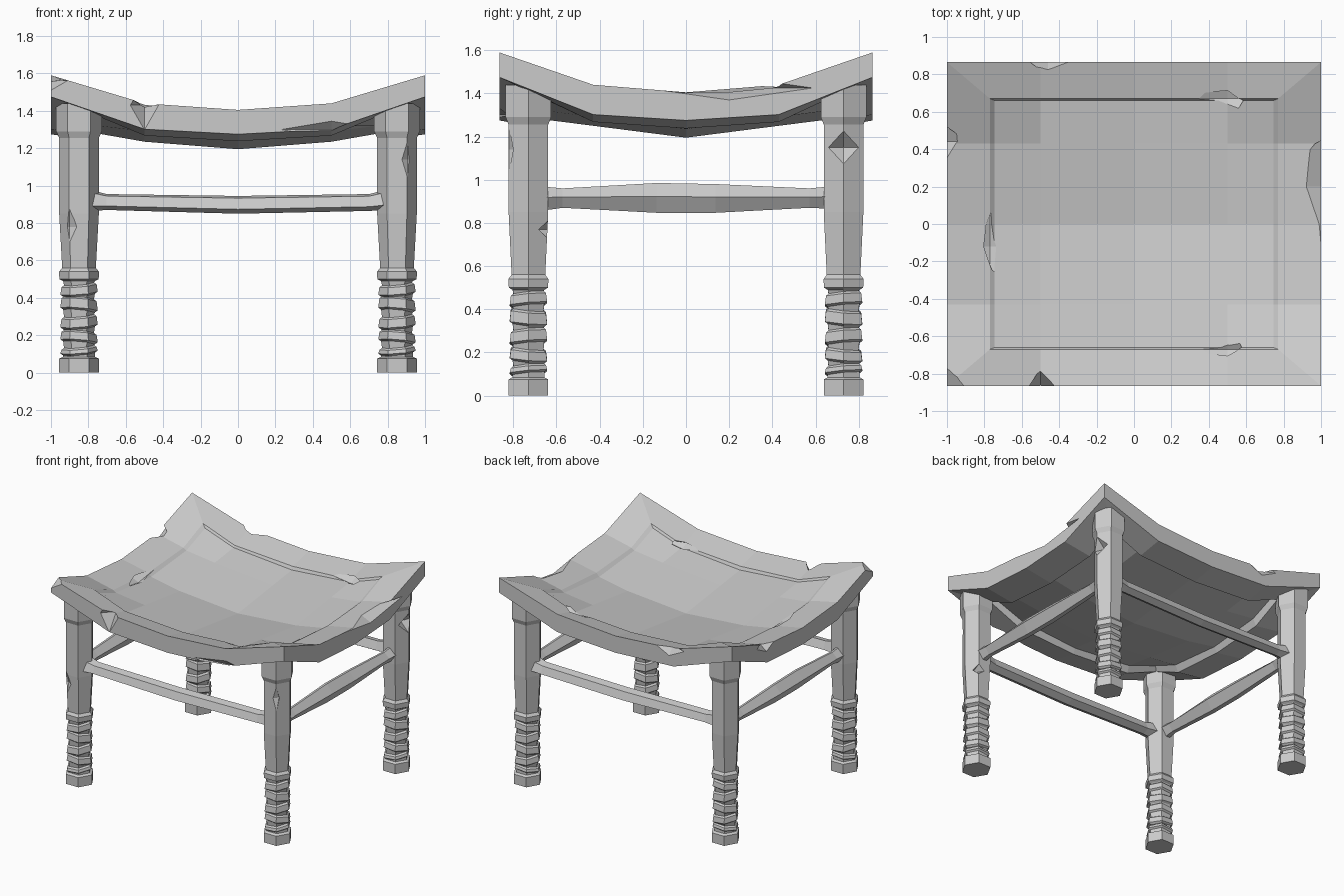
import bpy, bmesh, math
from mathutils import Vector

cube = bpy.data.objects.get("Cube")
if cube:
    bpy.data.objects.remove(cube, do_unlink=True)

stone = bpy.data.materials.new("worn_grey")
stone.use_nodes = True
GREY = (0.6, 0.6, 0.6, 1)
stone.diffuse_color = GREY
stone.node_tree.nodes["Principled BSDF"].inputs["Base Color"].default_value = GREY


def finish(bm, name):
    bmesh.ops.recalc_face_normals(bm, faces=bm.faces)
    mesh = bpy.data.meshes.new(name)
    bm.to_mesh(mesh)
    bm.free()
    mesh.materials.append(stone)
    obj = bpy.data.objects.new(name, mesh)
    bpy.context.collection.objects.link(obj)
    return obj


def chip(target, centre, size):
    """Knock a diamond-shaped chip out of the target."""
    bm = bmesh.new()
    tips = [bm.verts.new(Vector(centre) + Vector(d)) for d in
            ((size[0], 0, 0), (0, size[1], 0), (-size[0], 0, 0), (0, -size[1], 0))]
    for s in (1, -1):
        apex = bm.verts.new(Vector(centre) + Vector((0, 0, s * size[2])))
        for k in range(4):
            bm.faces.new((tips[k], tips[(k + 1) % 4], apex))
    cutter = finish(bm, "chip_cutter")
    cutter.hide_render = True
    mod = target.modifiers.new("chip", 'BOOLEAN')
    mod.operation, mod.solver, mod.object = 'DIFFERENCE', 'EXACT', cutter
    bpy.context.view_layer.objects.active = target
    bpy.ops.object.modifier_apply(modifier=mod.name)
    bpy.data.objects.remove(cutter, do_unlink=True)


def bridge(bm, a, b):
    for k in range(len(a)):
        n = (k + 1) % len(a)
        bm.faces.new((a[k], a[n], b[n], b[k]))


def loft(loops_of_points, name):
    """Skin a closed solid through matching loops."""
    bm = bmesh.new()
    loops = [[bm.verts.new(p) for p in points] for points in loops_of_points]
    for a, b in zip(loops, loops[1:]):
        bridge(bm, a, b)
    bm.faces.new(loops[0])
    bm.faces.new(loops[-1])
    return finish(bm, name)


# Seat: a thick sagging frame around a thin sagging panel
BORDER = ([(i, -2) for i in range(-2, 2)] + [(2, j) for j in range(-2, 2)]
          + [(i, 2) for i in range(2, -2, -1)] + [(-2, j) for j in range(2, -2, -1)])


def seat_point(i, j, hx, hy, z):
    x = math.copysign((0, 0.5, hx)[abs(i)], i)
    y = math.copysign((0, 0.43, hy)[abs(j)], j)
    return x, y, z


def ring(bm, hx, hy, heights):
    return [bm.verts.new(seat_point(i, j, hx, hy, heights[min(abs(i), abs(j))]))
            for i, j in BORDER]


def panel(bm, border, drop):
    heights = ((1.25, 1.305), (1.29, 1.345))
    grid = dict(zip(BORDER, border))
    for i in (-1, 0, 1):
        for j in (-1, 0, 1):
            z = heights[abs(i)][abs(j)] - drop
            grid[i, j] = bm.verts.new(seat_point(i, j, 1, 1, z))
    for i in range(-2, 2):
        for j in range(-2, 2):
            bm.faces.new((grid[i, j], grid[i + 1, j], grid[i + 1, j + 1], grid[i, j + 1]))


bm = bmesh.new()
rings = [ring(bm, 0.745, 0.66, (1.335, 1.375, 1.46)),
         ring(bm, 0.77, 0.67, (1.36, 1.39, 1.487)),
         ring(bm, 1, 0.865, (1.405, 1.44, 1.59)),
         ring(bm, 1, 0.865, (1.275, 1.302, 1.475)),
         ring(bm, 0.77, 0.67, (1.238, 1.268, 1.38)),
         ring(bm, 0.745, 0.65, (1.278, 1.32, 1.41))]
for a, b in zip(rings, rings[1:]):
    bridge(bm, a, b)
panel(bm, rings[0], 0)
panel(bm, rings[-1], 0.055)
seat = finish(bm, "seat")

# Worn chips on the rim and the inner lip
for centre, size in (((-0.5, -0.87, 1.43), (0.08, 0.09, 0.14)),
                     ((-0.46, 0.87, 1.44), (0.14, 0.055, 0.07)),
                     ((1.01, 0.2, 1.425), (0.13, 0.42, 0.06)),
                     ((-1, -0.865, 1.58), (0.12, 0.14, 0.07)),
                     ((-1, 0.44, 1.45), (0.08, 0.12, 0.06)),
                     ((0.5, 0.67, 1.39), (0.22, 0.07, 0.03)),
                     ((0.5, -0.67, 1.39), (0.18, 0.05, 0.03)),
                     ((-0.77, -0.12, 1.36), (0.07, 0.2, 0.03)),
                     ((0.5, -0.87, 1.3), (0.3, 0.05, 0.05))):
    chip(seat, centre, size)

# Legs: six-sided turned profiles with crooked rings near the foot
PROFILE = [(0, 0.106, 0), (0.075, 0.106, 0), (0.085, 0.085, 0)]
for k, (low, high) in enumerate(((0.1, 0.14), (0.16, 0.22), (0.24, 0.305),
                                 (0.33, 0.4), (0.415, 0.475))):
    tilt = 0.008 * (-1) ** k
    PROFILE += [(low, 0.085, tilt), (low + 0.01, 0.1, tilt),
                (high - 0.01, 0.094, tilt), (high, 0.08, tilt)]
PROFILE += [(0.49, 0.085, 0), (0.5, 0.105, 0), (0.54, 0.107, 0), (0.56, 0.09, 0),
            (0.85, 0.106, 0), (1.255, 0.106, 0), (1.29, 0.122, 0), (1.44, 0.122, 0)]
HEXAGON = [(math.cos(math.pi * k / 3), math.sin(math.pi * k / 3)) for k in range(6)]


def leg(name, x, y):
    return loft([[(x + r * c, y + r * s, z + tilt * (c + s)) for c, s in HEXAGON]
                 for z, r, tilt in PROFILE], name)


LEG_X, LEG_Y = 0.85, 0.73
legs = {(sx, sy): leg(f"{fy}_{fx}_leg", sx * LEG_X, sy * LEG_Y)
        for sx, fx in ((1, "left"), (-1, "right"))
        for sy, fy in ((-1, "front"), (1, "back"))}
chip(legs[1, 1], (0.955, 0.73, 1.15), (0.07, 0.16, 0.075))
chip(legs[-1, -1], (-0.9, -0.82, 0.78), (0.04, 0.03, 0.1))
chip(legs[1, -1], (0.905, -0.82, 1.14), (0.03, 0.03, 0.1))
chip(legs[1, -1], (0.9, -0.64, 0.77), (0.05, 0.08, 0.04))


# Stretchers: hewn rails, slightly swollen at the middle
def rail(name, half, offset, along_x, section, stations):
    loops = []
    out = math.copysign(1, offset)
    for t, low, high, depth in stations:
        loop = []
        for side, up in section:
            across = offset + out * depth * side
            z = (low + high) / 2 + up * (high - low) / 2
            loop.append((t * half, across, z) if along_x else (across, t * half, z))
        loops.append(loop)
    loft(loops, name)


SLANTED = [(1, -0.5), (0.6, 0.75), (-0.5, 1), (-1, -0.4), (0, -1)]
DIAMOND = [(1, 0.1), (0.15, 1), (-0.15, 1), (-1, 0.1), (-0.3, -1), (0.3, -1)]
LONG = [(-1, 0.865, 0.975, 0.06), (-0.9, 0.87, 0.955, 0.048), (0, 0.85, 0.945, 0.05),
        (0.9, 0.865, 0.955, 0.048), (1, 0.87, 0.975, 0.06)]
SHORT = [(-1, 0.855, 0.97, 0.06), (-0.84, 0.87, 0.96, 0.05), (-0.2, 0.847, 0.985, 0.06),
         (0.2, 0.847, 0.98, 0.06), (0.84, 0.87, 0.96, 0.05), (1, 0.865, 0.97, 0.06)]
for sign, ends, sides in ((-1, "front", "right"), (1, "back", "left")):
    rail(f"{ends}_stretcher", 0.78, sign * LEG_Y, True, SLANTED, LONG)
    rail(f"{sides}_stretcher", 0.68, sign * LEG_X, False, DIAMOND, SHORT)
